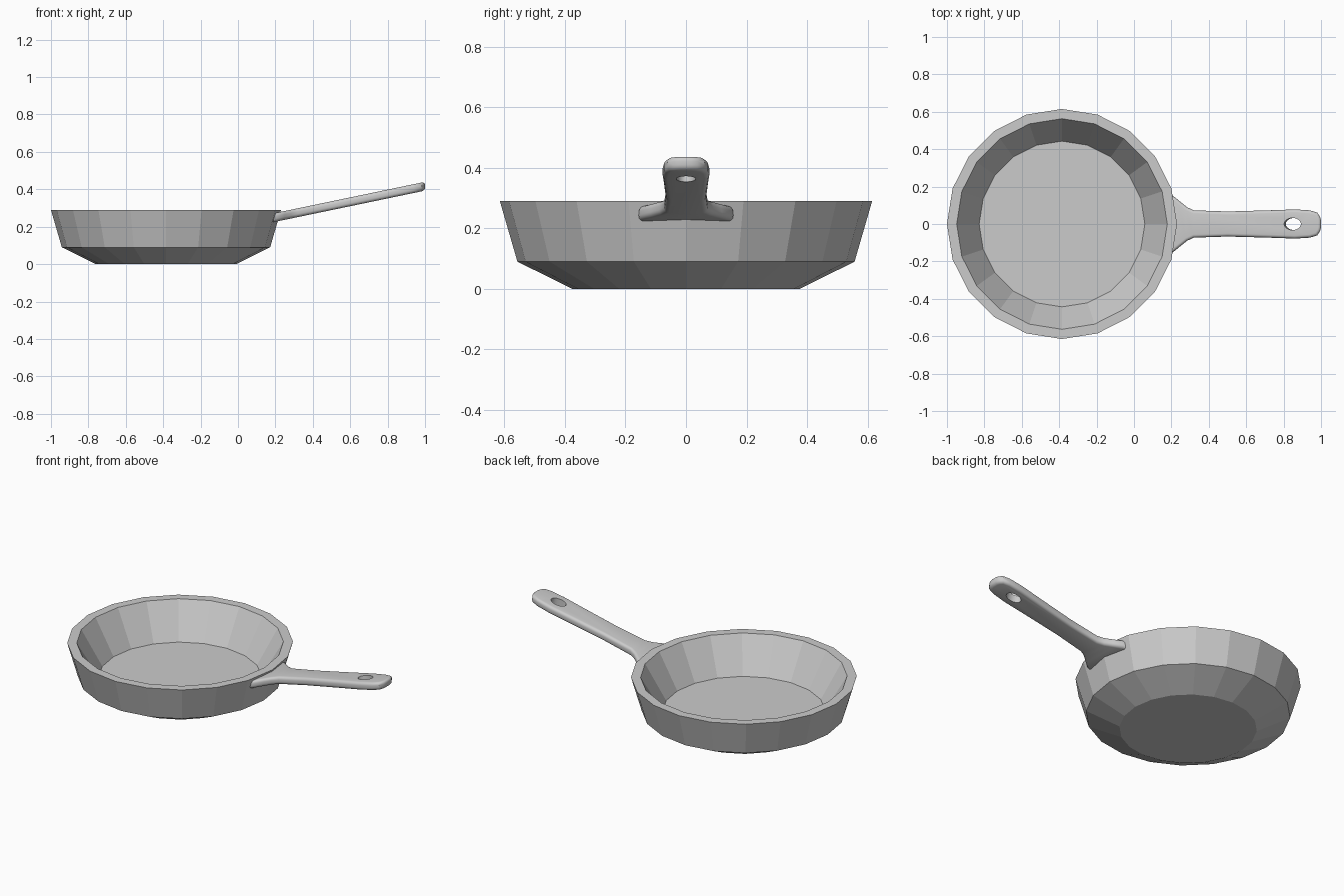
import bpy, bmesh, math

if "Cube" in bpy.data.objects:
    bpy.data.objects.remove(bpy.data.objects["Cube"])

SIDES = 20
PAN_X = -0.385


def finish(bm, name):
    bmesh.ops.recalc_face_normals(bm, faces=bm.faces[:])
    mesh = bpy.data.meshes.new(name)
    bm.to_mesh(mesh)
    bm.free()
    obj = bpy.data.objects.new(name, mesh)
    bpy.context.collection.objects.link(obj)
    return obj


# Pan body: (radius, z) profile from the base, up the outside, down to the floor
profile = [(0.375, 0.0), (0.557, 0.09), (0.615, 0.29), (0.563, 0.29), (0.443, 0.085)]
bm = bmesh.new()
rings = [[bm.verts.new((PAN_X + r * math.cos(2 * math.pi * i / SIDES),
                        r * math.sin(2 * math.pi * i / SIDES), z))
          for i in range(SIDES)] for r, z in profile]
for a, b in zip(rings, rings[1:]):
    for i in range(SIDES):
        j = (i + 1) % SIDES
        bm.faces.new((a[i], a[j], b[j], b[i]))
bm.faces.new(rings[0])
bm.faces.new(rings[-1])
finish(bm, "pan_body")

# Handle: half outline mirrored in y, sloped upwards, with rounded edges
SLOPE = 0.208
half = [(0.17, 0.16), (0.205, 0.154), (0.25, 0.117), (0.285, 0.089), (0.32, 0.073),
        (0.5, 0.067), (0.72, 0.073), (0.86, 0.078), (0.94, 0.073),
        (0.98, 0.061), (0.995, 0.038), (1.0, 0.018)]
outline = half + [(x, -y) for x, y in reversed(half)]


def slope_z(x):
    return 0.25 + SLOPE * (x - 0.2)


bm = bmesh.new()
layers = [[bm.verts.new((x, y, slope_z(x) + dz)) for x, y in outline]
          for dz in (-0.0235, 0.0235)]
caps = [bm.faces.new(layer) for layer in layers]
n = len(outline)
for i in range(n):
    j = (i + 1) % n
    bm.faces.new((layers[0][i], layers[0][j], layers[1][j], layers[1][i]))
edges = list({e for f in caps for e in f.edges})
bmesh.ops.recalc_face_normals(bm, faces=bm.faces[:])
bmesh.ops.bevel(bm, geom=edges, offset=0.017, segments=4, profile=0.5,
                affect='EDGES', clamp_overlap=True)
handle = finish(bm, "handle")

# Hanging hole cut through the handle end
bpy.ops.mesh.primitive_cylinder_add(vertices=24, radius=1, depth=0.3,
                                    location=(0.852, 0, slope_z(0.852)),
                                    rotation=(0, -math.atan(SLOPE), 0))
cutter = bpy.context.object
cutter.name = "hole_cutter"
cutter.scale = (0.046, 0.032, 1)
cutter.hide_render = True
cut = handle.modifiers.new("hole", 'BOOLEAN')
cut.operation = 'DIFFERENCE'
cut.solver = 'EXACT'
cut.object = cutter

# Apply the cut, drop the cutter, smooth the handle
bpy.ops.object.select_all(action='DESELECT')
handle.select_set(True)
bpy.context.view_layer.objects.active = handle
bpy.ops.object.modifier_apply(modifier="hole")
bpy.data.objects.remove(cutter)
bpy.ops.object.shade_smooth_by_angle(angle=math.radians(40))
